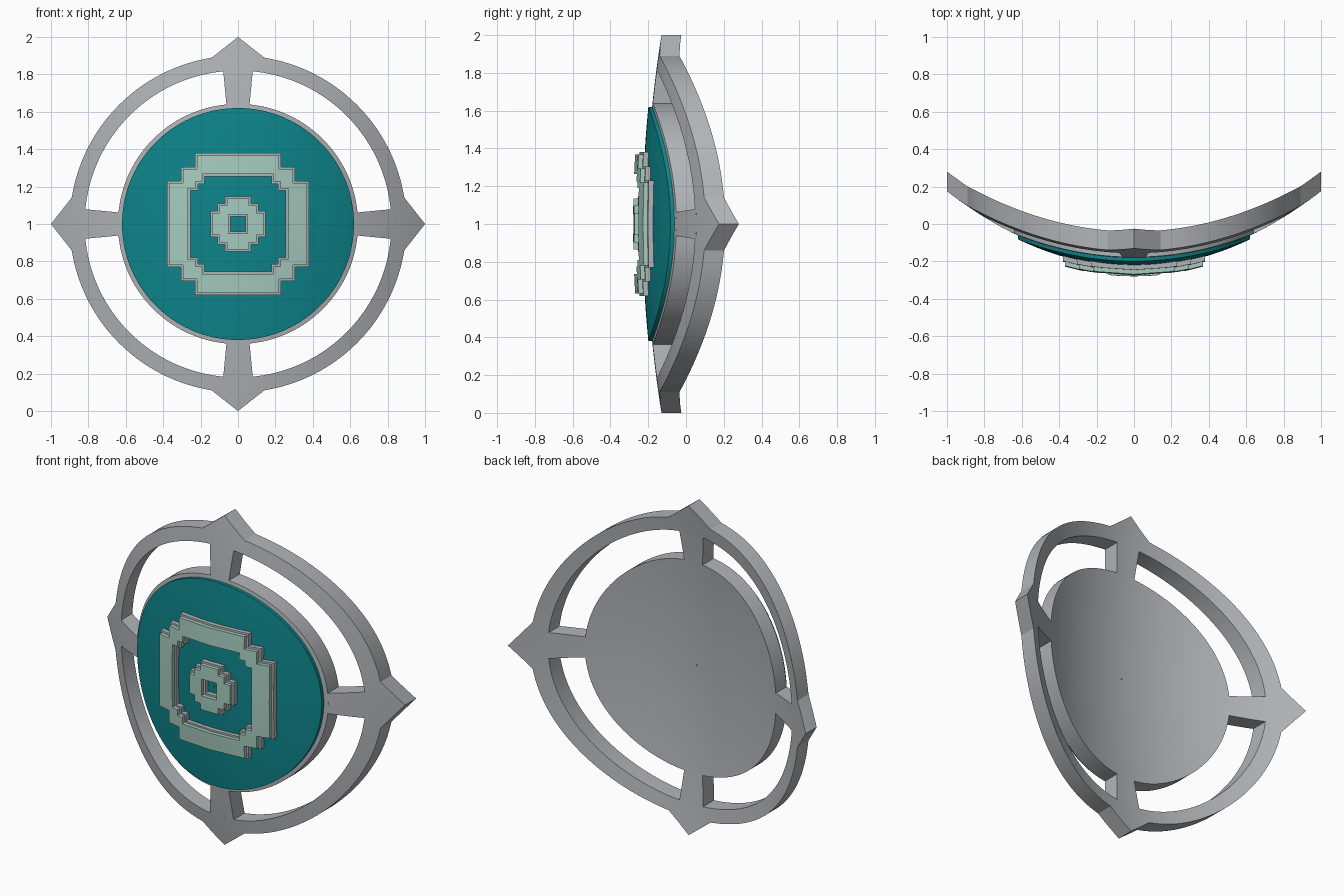
import bpy, bmesh, math
from math import sin, cos, pi

if "Cube" in bpy.data.objects:
    bpy.data.objects.remove(bpy.data.objects["Cube"])


def material(name, rgb):
    mat = bpy.data.materials.new(name)
    mat.use_nodes = True
    mat.diffuse_color = (*rgb, 1)
    mat.node_tree.nodes["Principled BSDF"].inputs["Base Color"].default_value = (*rgb, 1)
    return mat


steel = material("steel grey", (0.44, 0.46, 0.48))
teal = material("deep teal", (0.004, 0.235, 0.26))
mint = material("pale mint", (0.38, 0.60, 0.52))

FRONT, BACK = -0.21, -0.105


def bow(x, z):
    """Depth of the shield's curve: strong sideways, slight up and down."""
    return 0.385 * x * x + 0.08 * z * z


def plate(name, quads, front, back, mat):
    """Extrude a flat mesh of quads into a slab and bend it to the shield's curve."""
    bm = bmesh.new()
    for quad in quads:
        bm.faces.new([bm.verts.new((x, front, z)) for x, z in quad])
    bmesh.ops.remove_doubles(bm, verts=bm.verts, dist=0.0005)
    bmesh.ops.dissolve_degenerate(bm, edges=bm.edges, dist=0.0001)
    slab = bmesh.ops.extrude_face_region(bm, geom=list(bm.faces), use_keep_orig=True)
    for v in slab["geom"]:
        if isinstance(v, bmesh.types.BMVert):
            v.co.y = back
    for v in bm.verts:
        v.co.y += bow(v.co.x, v.co.z)
        v.co.z += 1
    bmesh.ops.recalc_face_normals(bm, faces=bm.faces)
    mesh = bpy.data.meshes.new(name)
    bm.to_mesh(mesh)
    bm.free()
    mesh.materials.append(mat)
    obj = bpy.data.objects.new(name, mesh)
    bpy.context.collection.objects.link(obj)
    bpy.ops.object.select_all(action="DESELECT")
    obj.select_set(True)
    bpy.context.view_layer.objects.active = obj
    bpy.ops.object.shade_smooth_by_angle(angle=math.radians(25))
    return obj


def polar_quads(inner, outer, rows, segments=160):
    """Quads between two radii; the outer radius is a function of the angle."""
    def point(i, j):
        a = 2 * pi * (i % segments) / segments
        r = inner + (outer(a) - inner) * j / rows
        return r * cos(a), r * sin(a)
    return [[point(i, j), point(i + 1, j), point(i + 1, j + 1), point(i, j + 1)]
            for i in range(segments) for j in range(rows)]


# Outer ring with a pointed tip on each axis
def ring_edge(a):
    a = abs((a + pi / 4) % (pi / 2) - pi / 4)
    return max(0.9, 1 / (cos(a) + 0.785 * sin(a)))


plate("outer_ring", polar_quads(0.82, ring_edge, 3), FRONT, BACK, steel)

# Round body and its coloured face
plate("shield_body", polar_quads(0.004, lambda a: 0.642, 12), FRONT, BACK, steel)
plate("face_panel", polar_quads(0.004, lambda a: 0.62, 12), FRONT - 0.02, FRONT + 0.02, teal)


# Four flared spokes
def spoke_quads(angle, start=0.62, end=0.828, rows=6, columns=4):
    def point(i, j):
        r = start + (end - start) * i / rows
        side = (0.06 + 0.02 * i / rows) * (2 * j / columns - 1)
        return r * cos(angle) - side * sin(angle), r * sin(angle) + side * cos(angle)
    return [[point(i, j), point(i + 1, j), point(i + 1, j + 1), point(i, j + 1)]
            for i in range(rows) for j in range(columns)]


for k, place in enumerate(("left", "top", "right", "bottom")):
    plate(f"{place}_spoke", spoke_quads(k * pi / 2), FRONT, BACK, steel)


# Stepped emblems: unions of rectangles with a stepped hole
def stepped_quads(outer, hole, inset):
    outer = [(a - inset, b - inset) for a, b in outer]
    hole = [(a + inset, b + inset) for a, b in hole]
    sizes = {round(s, 4) for pair in outer + hole for s in pair}
    cuts = sorted(sizes | {-s for s in sizes} | {0})

    def inside(x, z, rects):
        return any(abs(x) < a and abs(z) < b for a, b in rects)
    quads = []
    for x0, x1 in zip(cuts, cuts[1:]):
        for z0, z1 in zip(cuts, cuts[1:]):
            mid = (x0 + x1) / 2, (z0 + z1) / 2
            if inside(*mid, outer) and not inside(*mid, hole):
                quads.append([(x0, z0), (x1, z0), (x1, z1), (x0, z1)])
    return quads


emblems = {
    "large_emblem": ([(0.23, 0.38), (0.305, 0.305), (0.38, 0.23)],
                     [(0.18, 0.255), (0.215, 0.215), (0.255, 0.18)]),
    "small_emblem": ([(0.07, 0.147), (0.11, 0.11), (0.147, 0.07)],
                     [(0.04, 0.04)]),
}
for name, (outer, hole) in emblems.items():
    plate(name + "_base", stepped_quads(outer, hole, 0), FRONT - 0.047, FRONT, steel)
    plate(name + "_face", stepped_quads(outer, hole, 0.011), FRONT - 0.07, FRONT - 0.03, mint)
